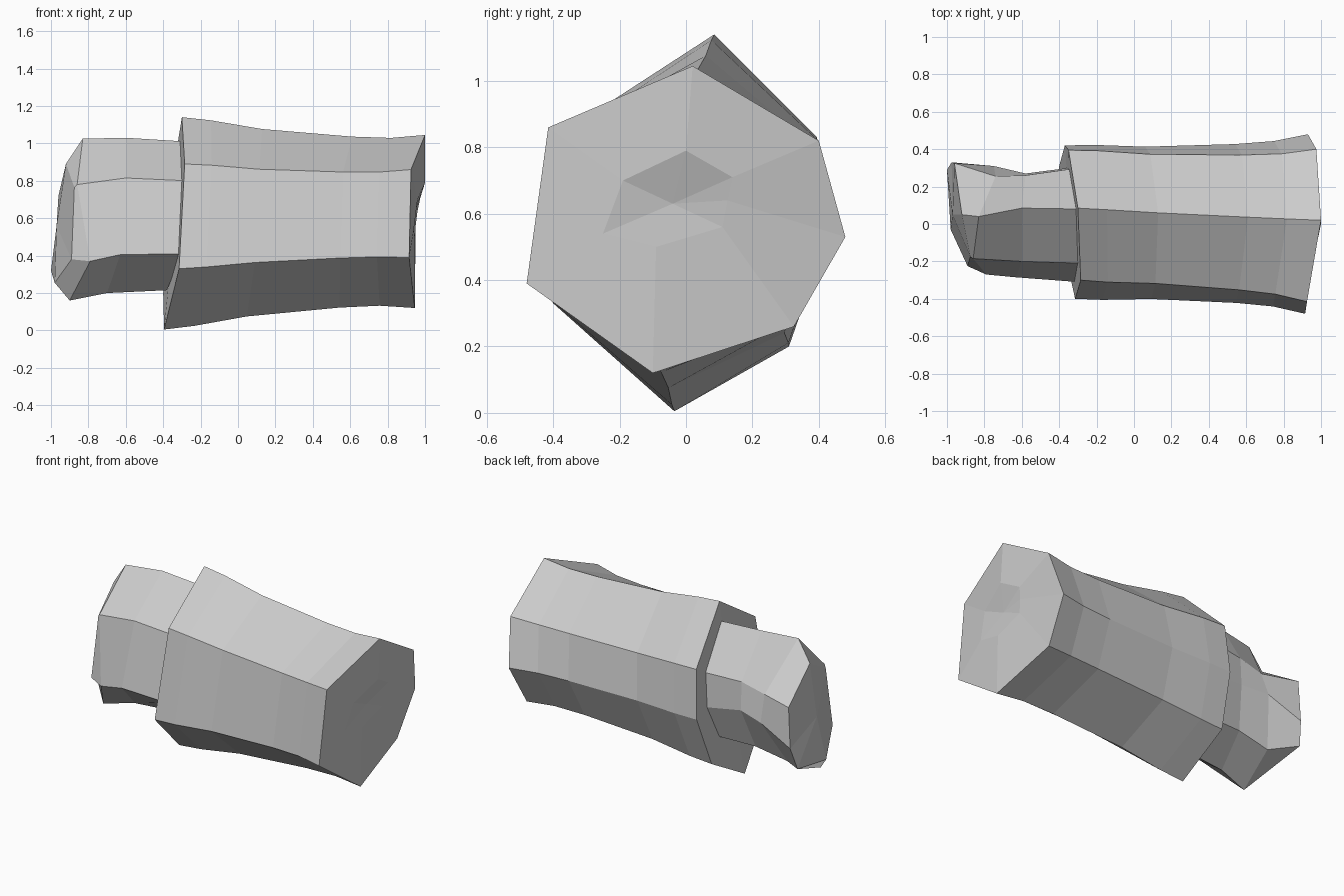
import bpy
import bmesh
from mathutils import Vector

if "Cube" in bpy.data.objects:
    bpy.data.objects.remove(bpy.data.objects["Cube"])

grey = bpy.data.materials.new("light_grey")
grey.diffuse_color = (0.6, 0.6, 0.6, 1)
grey.use_nodes = True
grey.node_tree.nodes["Principled BSDF"].inputs["Base Color"].default_value = grey.diffuse_color


def loft(name, rings, start, end):
    """Skin seven-sided rings and close both ends with fans."""
    bm = bmesh.new()
    loops = [[bm.verts.new(p) for p in ring] for ring in rings]
    n = len(loops[0])
    for a, b in zip(loops, loops[1:]):
        for i in range(n):
            j = (i + 1) % n
            bm.faces.new((a[i], a[j], b[j], b[i]))
    for loop, tip in ((loops[0], start), (loops[-1], end)):
        v = bm.verts.new(tip)
        for i in range(n):
            bm.faces.new((loop[i], loop[(i + 1) % n], v))
    bmesh.ops.recalc_face_normals(bm, faces=bm.faces)
    me = bpy.data.meshes.new(name)
    bm.to_mesh(me)
    bm.free()
    me.materials.append(grey)
    ob = bpy.data.objects.new(name, me)
    bpy.context.collection.objects.link(ob)
    return ob


# Wide segment: two end rings, with a slight waist between them
inner = [(-.30, .085, 1.14), (-.285, -.30, .89), (-.315, -.40, .33),
         (-.395, -.035, .005), (-.40, .31, .20), (-.37, .42, .52), (-.35, .395, .83)]
outer = [(1.0, .02, 1.045), (.925, -.415, .86), (.915, -.48, .39),
         (.945, -.10, .12), (.91, .325, .26), (.93, .48, .53), (.975, .40, .82)]
rings = [inner]
for t, waist in ((.12, .99), (.33, .94), (.70, .925), (.86, .94)):
    ring = []
    for a, b in zip(inner, outer):
        p = Vector(a).lerp(Vector(b), t)
        ring.append((p.x, p.y * waist, .575 + (p.z - .575) * waist))
    rings.append(ring)
rings.append(outer)
# Shallow dent in the outer end
rings.append([(1.0, 0, .79), (.96, -.19, .70), (.94, -.25, .54), (.945, -.09, .50),
              (.95, .11, .56), (.96, .125, .64), (.975, .14, .71)])
loft("wide_segment", rings, (-.34, .03, .58), (.945, -.04, .63))

# Narrow segment: starts inside the wide one, flares towards a slanted tip
base = [(-.28, .08, 1.01), (-.27, -.21, .80), (-.30, -.31, .41), (-.38, -.03, .215),
        (-.38, .20, .33), (-.35, .30, .55), (-.33, .295, .77)]
middle = [(-.60, .085, 1.03), (-.60, -.20, .815), (-.63, -.285, .405), (-.70, -.05, .20),
          (-.63, .19, .33), (-.58, .27, .58), (-.58, .26, .76)]
shoulder = [(-.83, .04, 1.025), (-.86, -.185, .78), (-.79, -.27, .37), (-.90, -.09, .16),
            (-.85, .18, .29), (-.75, .31, .56), (-.74, .255, .72)]
tip = [(-.92, .05, .89), (-.875, -.175, .765), (-.89, -.225, .38), (-.98, -.03, .255),
       (-1.0, .29, .32), (-.975, .33, .46), (-.96, .325, .72)]
loft("narrow_segment", [base, middle, shoulder, tip], (-.25, .05, .58), (-.97, .05, .56))
